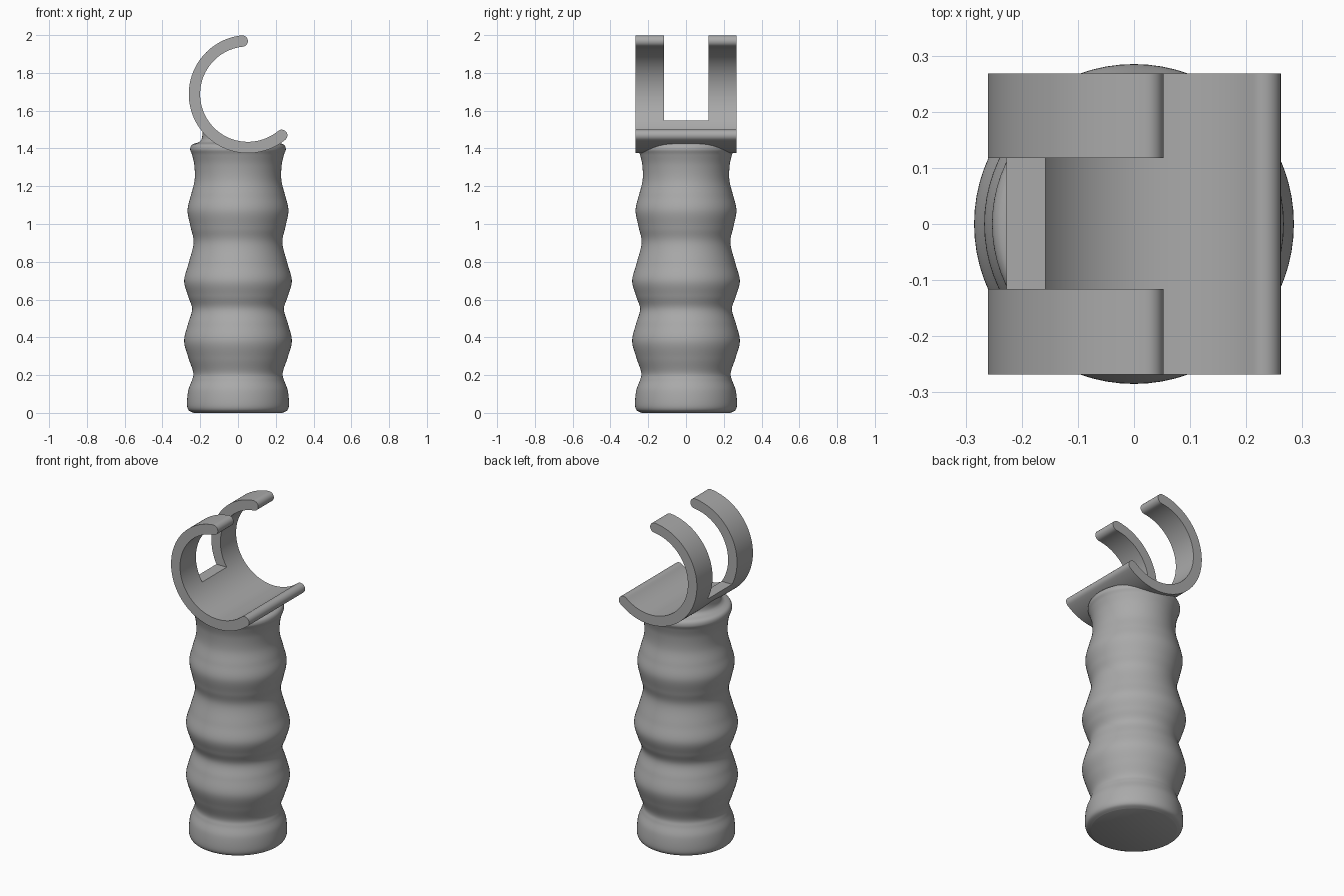
import bpy, bmesh, math
from mathutils import Vector

cube = bpy.data.objects.get("Cube")
if cube:
    bpy.data.objects.remove(cube, do_unlink=True)

# Single grey plastic
grey = bpy.data.materials.new("grey plastic")
grey.use_nodes = True
colour = (0.4, 0.4, 0.4, 1)
grey.diffuse_color = colour
grey.node_tree.nodes["Principled BSDF"].inputs["Base Color"].default_value = colour

# Clip cross-section: centre, outer and inner radius, arc limits
CX, CZ, R_OUT, R_IN = 0.052, 1.6875, 0.3125, 0.2525
R_MID, R_CAP = (R_OUT + R_IN) / 2, (R_OUT - R_IN) / 2
START, END = math.radians(96), math.radians(309.5)
HALF_Y = 0.268


def make_object(name, bm, angle):
    bmesh.ops.recalc_face_normals(bm, faces=bm.faces)
    mesh = bpy.data.meshes.new(name)
    bm.to_mesh(mesh)
    bm.free()
    mesh.materials.append(grey)
    obj = bpy.data.objects.new(name, mesh)
    bpy.context.collection.objects.link(obj)
    bpy.ops.object.select_all(action='DESELECT')
    obj.select_set(True)
    bpy.context.view_layer.objects.active = obj
    if angle:
        bpy.ops.object.shade_smooth_by_angle(angle=math.radians(angle))
    return obj


def smooth_path(points, steps=8):
    """Catmull-Rom curve through the points."""
    pts = [Vector(p) for p in points]
    pts = [pts[0]] + pts + [pts[-1]]
    out = []
    for a, b, c, d in zip(pts, pts[1:], pts[2:], pts[3:]):
        for i in range(steps):
            t = i / steps
            out.append(0.5 * (2 * b + (c - a) * t + (2 * a - 5 * b + 4 * c - d) * t ** 2
                              + (3 * b - a - 3 * c + d) * t ** 3))
    return out + [pts[-1]]


# Handle: finger-grip profile (radius, height) revolved around z
grip = smooth_path([
    (0.235, 0), (0.262, 0.015), (0.27, 0.05), (0.263, 0.12), (0.243, 0.175),
    (0.237, 0.215), (0.262, 0.29), (0.285, 0.38), (0.265, 0.47), (0.243, 0.55),
    (0.265, 0.62), (0.285, 0.70), (0.262, 0.79), (0.235, 0.90), (0.25, 0.98),
    (0.267, 1.07), (0.25, 1.15), (0.23, 1.23), (0.231, 1.31), (0.243, 1.365),
    (0.253, 1.395), (0.243, 1.42), (0.205, 1.435), (0.19, 1.46), (0.188, 1.52)])
cap = [Vector((0.188 * (1 - i / 12), 1.52)) for i in range(1, 13)]
profile = [Vector((0, 0))] + grip + cap
SEG = 72
bm = bmesh.new()
verts = [bm.verts.new((p.x, 0, p.y)) for p in profile]
edges = [bm.edges.new(pair) for pair in zip(verts, verts[1:])]
bmesh.ops.spin(bm, geom=verts + edges, cent=(0, 0, 0), axis=(0, 0, 1),
               angle=math.tau, steps=SEG, use_merge=True)
bmesh.ops.remove_doubles(bm, verts=bm.verts, dist=0.0002)
# The top is hollowed to seat inside the clip wall
for v in bm.verts:
    if v.co.z > 1.3:
        seat = CZ - math.sqrt(R_MID ** 2 - min(abs(v.co.x - CX), R_MID) ** 2)
        v.co.z = min(v.co.z, max(seat, 1.36))
make_object("grip_handle", bm, 40)

# Clip: open ring with rounded ends, extruded along y
def polar(cx, cz, r, a):
    return (cx + r * math.cos(a), cz + r * math.sin(a))


def arc(cx, cz, r, a0, a1, n):
    return [polar(cx, cz, r, a0 + (a1 - a0) * i / n) for i in range(n + 1)]


outline = arc(CX, CZ, R_OUT, START, END, 72)
outline += arc(*polar(CX, CZ, R_MID, END), R_CAP, END, END + math.pi, 12)[1:-1]
outline += arc(CX, CZ, R_IN, END, START, 72)
outline += arc(*polar(CX, CZ, R_MID, START), R_CAP, START + math.pi, START + math.tau, 12)[1:-1]
bm = bmesh.new()
face = bm.faces.new([bm.verts.new((x, -HALF_Y, z)) for x, z in outline])
new = bmesh.ops.extrude_face_region(bm, geom=[face])["geom"]
bmesh.ops.translate(bm, verts=[g for g in new if isinstance(g, bmesh.types.BMVert)],
                    vec=(0, 2 * HALF_Y, 0))
clip = make_object("clip_ring", bm, 0)

# Slot that splits the upper clip into two fingers
bm = bmesh.new()
bmesh.ops.create_cube(bm, size=1)
bmesh.ops.scale(bm, verts=bm.verts, vec=(1, 0.234, 1))
bmesh.ops.translate(bm, verts=bm.verts, vec=(0, 0.001, 2.047))
cutter = make_object("slot_cutter", bm, 0)
cutter.hide_render = True
mod = clip.modifiers.new("slot", 'BOOLEAN')
mod.operation, mod.solver, mod.object = 'DIFFERENCE', 'EXACT', cutter
bpy.ops.object.select_all(action='DESELECT')
clip.select_set(True)
bpy.context.view_layer.objects.active = clip
bpy.ops.object.modifier_apply(modifier=mod.name)
bpy.data.objects.remove(cutter, do_unlink=True)
bpy.ops.object.shade_smooth_by_angle(angle=math.radians(30))
